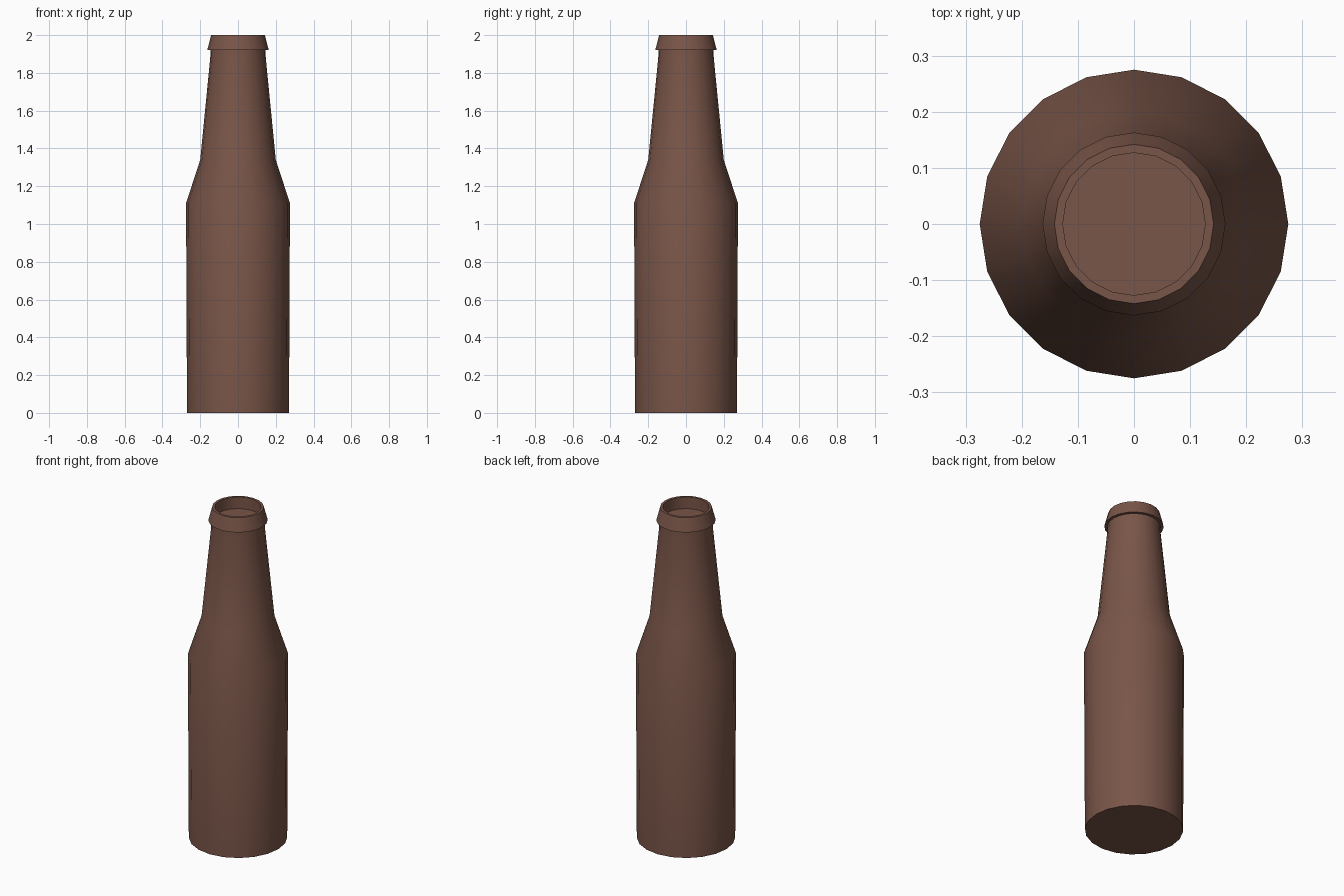
import bpy, bmesh, math

if "Cube" in bpy.data.objects:
    bpy.data.objects.remove(bpy.data.objects["Cube"])

SIDES = 20

# Bottle profile (radius, height): base, body, shoulder, neck, lip, mouth recess
profile = [
    (0.27, 0.0), (0.275, 1.11), (0.20, 1.34), (0.147, 1.88), (0.146, 1.92),
    (0.163, 1.92), (0.142, 2.0), (0.127, 2.0), (0.127, 1.93),
]

bm = bmesh.new()
rings = []
for r, z in profile:
    rings.append([bm.verts.new((r * math.cos(2 * math.pi * i / SIDES),
                                r * math.sin(2 * math.pi * i / SIDES), z))
                  for i in range(SIDES)])

# Side walls between neighbouring rings
for low, high in zip(rings, rings[1:]):
    for i in range(SIDES):
        j = (i + 1) % SIDES
        bm.faces.new((low[i], low[j], high[j], high[i]))

# Base and recess floor
bm.faces.new(list(reversed(rings[0])))
bm.faces.new(rings[-1])

mesh = bpy.data.meshes.new("bottle")
bm.to_mesh(mesh)
bm.free()
bottle = bpy.data.objects.new("bottle", mesh)
bpy.context.collection.objects.link(bottle)

# Brown glass
brown = bpy.data.materials.new("brown_glass")
brown.diffuse_color = (0.191, 0.091, 0.065, 1)
brown.use_nodes = True
brown.node_tree.nodes["Principled BSDF"].inputs["Base Color"].default_value = brown.diffuse_color
mesh.materials.append(brown)

# Smooth sides with crisp lip and base edges
bpy.context.view_layer.objects.active = bottle
bottle.select_set(True)
bpy.ops.object.shade_smooth_by_angle(angle=math.radians(30))
